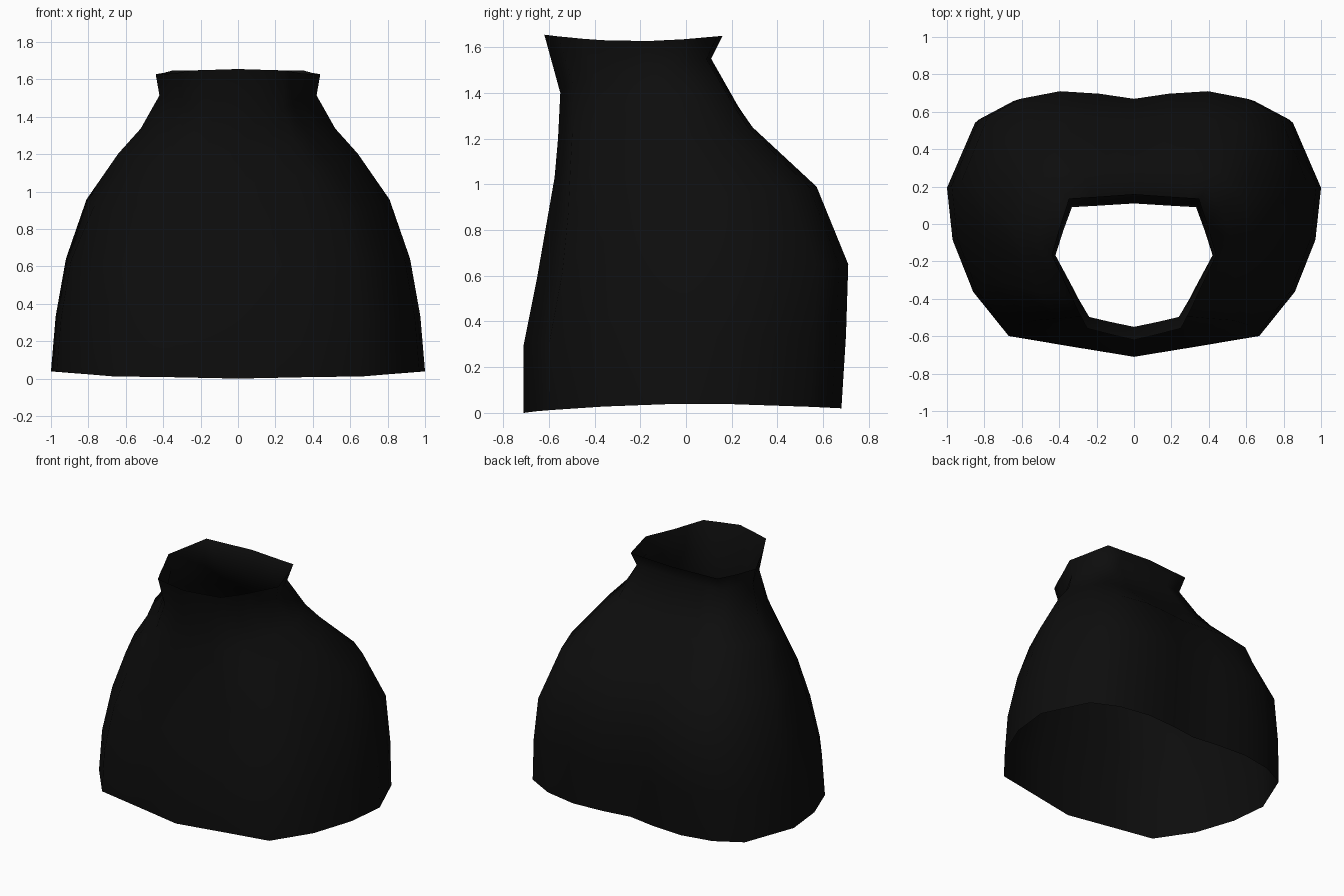
import bpy
import bmesh
import math

cube = bpy.data.objects.get("Cube")
if cube:
    bpy.data.objects.remove(cube, do_unlink=True)

# Half cross-sections from front centre to back centre: (share of half width, share of depth)
BODY = [(0, 0), (.34, .04), (.67, .08), (.86, .25), (.97, .45), (1, .65),
        (.85, .9), (.66, .97), (.43, 1), (.2, .99), (0, .97)]
NECK = [(0, 0), (.3, .04), (.57, .08), (.7, .22), (.79, .33), (1, .58),
        (.9, .78), (.79, .97), (.5, .98), (.25, .99), (0, 1)]

# Rings: front height, back height, side rise, half width, front y, back y, neck blend
RINGS = [
    (0, .02, .025, 1, -.71, .68, 0),
    (.3, .34, 0, .975, -.71, .7, 0),
    (.6, .65, 0, .92, -.65, .71, 0),
    (.83, .99, 0, .81, -.61, .575, .15),
    (1.03, 1.25, 0, .64, -.575, .3, .45),
    (1.2, 1.34, .03, .52, -.56, .235, .75),
    (1.4, 1.55, 0, .42, -.55, .11, 1),
    (1.655, 1.65, -.025, .44, -.62, .16, 1),
]


def ring_points(ring):
    z_front, z_back, rise, width, front, back, blend = ring
    half = []
    for (bx, bt), (nx, nt) in zip(BODY, NECK):
        x, t = bx + (nx - bx) * blend, bt + (nt - bt) * blend
        z = z_front + (z_back - z_front) * math.sqrt(t) + rise * math.sin(math.pi * t)
        half.append((x * width, front + (back - front) * t, z))
    return half + [(-x, y, z) for x, y, z in half[-2:0:-1]]


# Open shell lofted through the rings
bm = bmesh.new()
loops = [[bm.verts.new(p) for p in ring_points(r)] for r in RINGS]
for low, high in zip(loops, loops[1:]):
    for i in range(len(low)):
        j = (i + 1) % len(low)
        bm.faces.new((low[i], low[j], high[j], high[i]))
for face in bm.faces:
    face.smooth = True
mesh = bpy.data.meshes.new("collared_cape")
bm.to_mesh(mesh)
bm.free()
cape = bpy.data.objects.new("collared_cape", mesh)
bpy.context.collection.objects.link(cape)

# Near-black cloth
colour = (.004, .004, .004, 1)
cloth = bpy.data.materials.new("black_cloth")
cloth.use_nodes = True
cloth.diffuse_color = colour
cloth.node_tree.nodes["Principled BSDF"].inputs["Base Color"].default_value = colour
mesh.materials.append(cloth)
